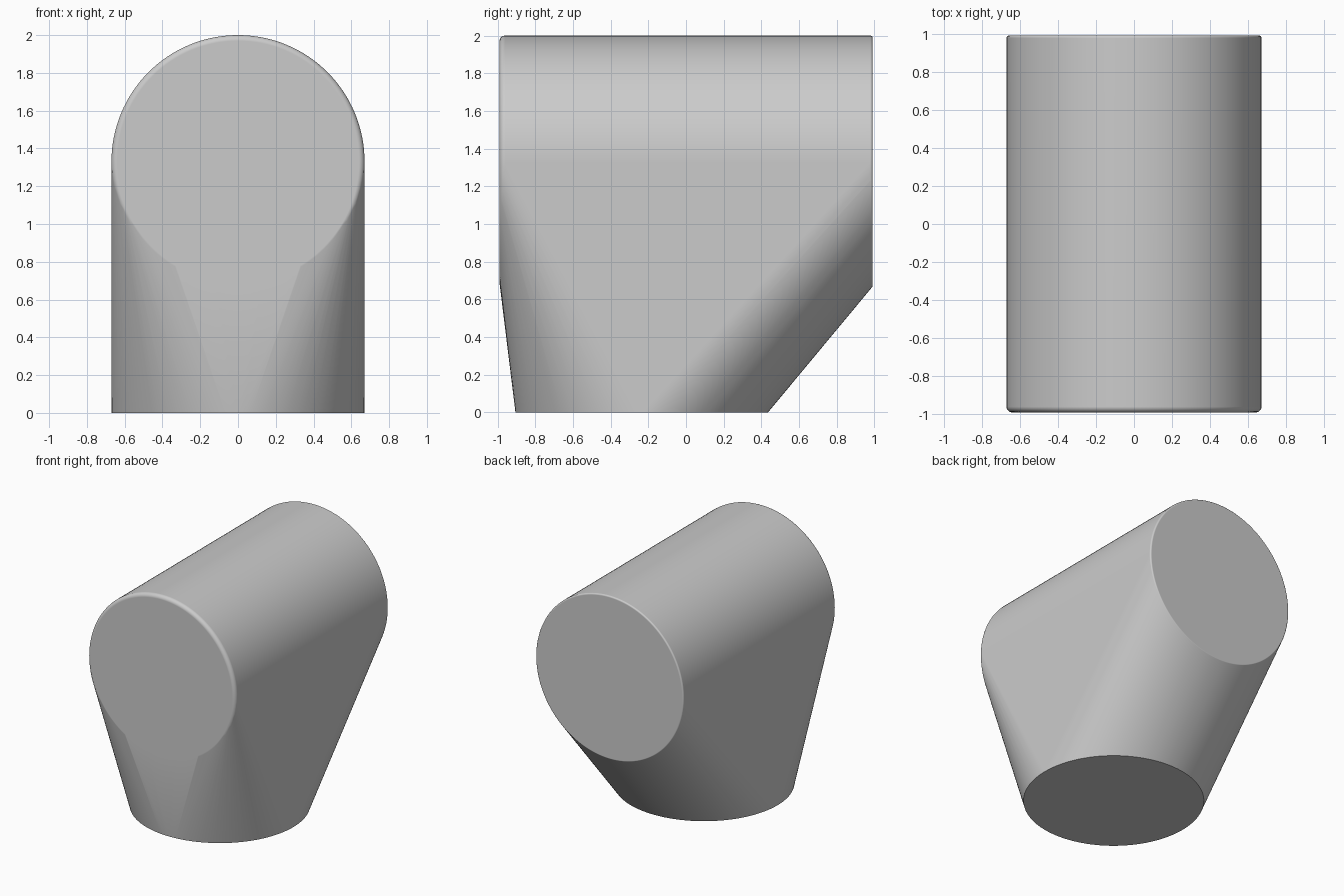
import bpy, bmesh
from math import sin, cos, pi, radians

cube = bpy.data.objects.get("Cube")
if cube:
    bpy.data.objects.remove(cube, do_unlink=True)

RADIUS, AXIS_Z, HALF_LENGTH = 0.67, 1.33, 0.99
FOOT_Y = -0.235
SIDES, STEPS = 128, 5

grey = bpy.data.materials.new("plain grey")
grey.use_nodes = True
colour = (0.6, 0.6, 0.6, 1)
grey.diffuse_color = colour
grey.node_tree.nodes["Principled BSDF"].inputs["Base Color"].default_value = colour

bm = bmesh.new()


def upright_ring(y, radius):
    for i in range(SIDES):
        a = 2 * pi * i / SIDES
        bm.verts.new((radius * cos(a), y, AXIS_Z + radius * sin(a)))


# Horizontal barrel with a rounded rim at each end, softer at the front
for end, rim in ((-1, 0.03), (1, 0.012)):
    for k in range(STEPS + 1):
        t = pi / 2 * k / STEPS
        upright_ring(end * (HALF_LENGTH - rim * (1 - sin(t))),
                     RADIUS - rim * (1 - cos(t)))

# Round foot on the ground
for i in range(SIDES):
    a = 2 * pi * i / SIDES
    bm.verts.new((RADIUS * cos(a), FOOT_Y + RADIUS * sin(a), 0))

# Skin stretched tightly over the barrel and foot
hull = bmesh.ops.convex_hull(bm, input=bm.verts[:])
spare = {g for g in hull["geom_interior"] + hull["geom_unused"]
         if isinstance(g, bmesh.types.BMVert)}
bmesh.ops.delete(bm, geom=list(spare), context='VERTS')
bmesh.ops.dissolve_limit(bm, angle_limit=radians(0.2),
                         verts=bm.verts[:], edges=bm.edges[:])
bmesh.ops.recalc_face_normals(bm, faces=bm.faces[:])

mesh = bpy.data.meshes.new("angled_pipe_body")
bm.to_mesh(mesh)
bm.free()
mesh.materials.append(grey)
body = bpy.data.objects.new("angled_pipe_body", mesh)
bpy.context.collection.objects.link(body)

# Smooth sides, flat caps
bpy.ops.object.select_all(action='DESELECT')
body.select_set(True)
bpy.context.view_layer.objects.active = body
bpy.ops.object.shade_smooth_by_angle(angle=radians(30))
weighted = body.modifiers.new("flat caps", 'WEIGHTED_NORMAL')
weighted.keep_sharp = True
